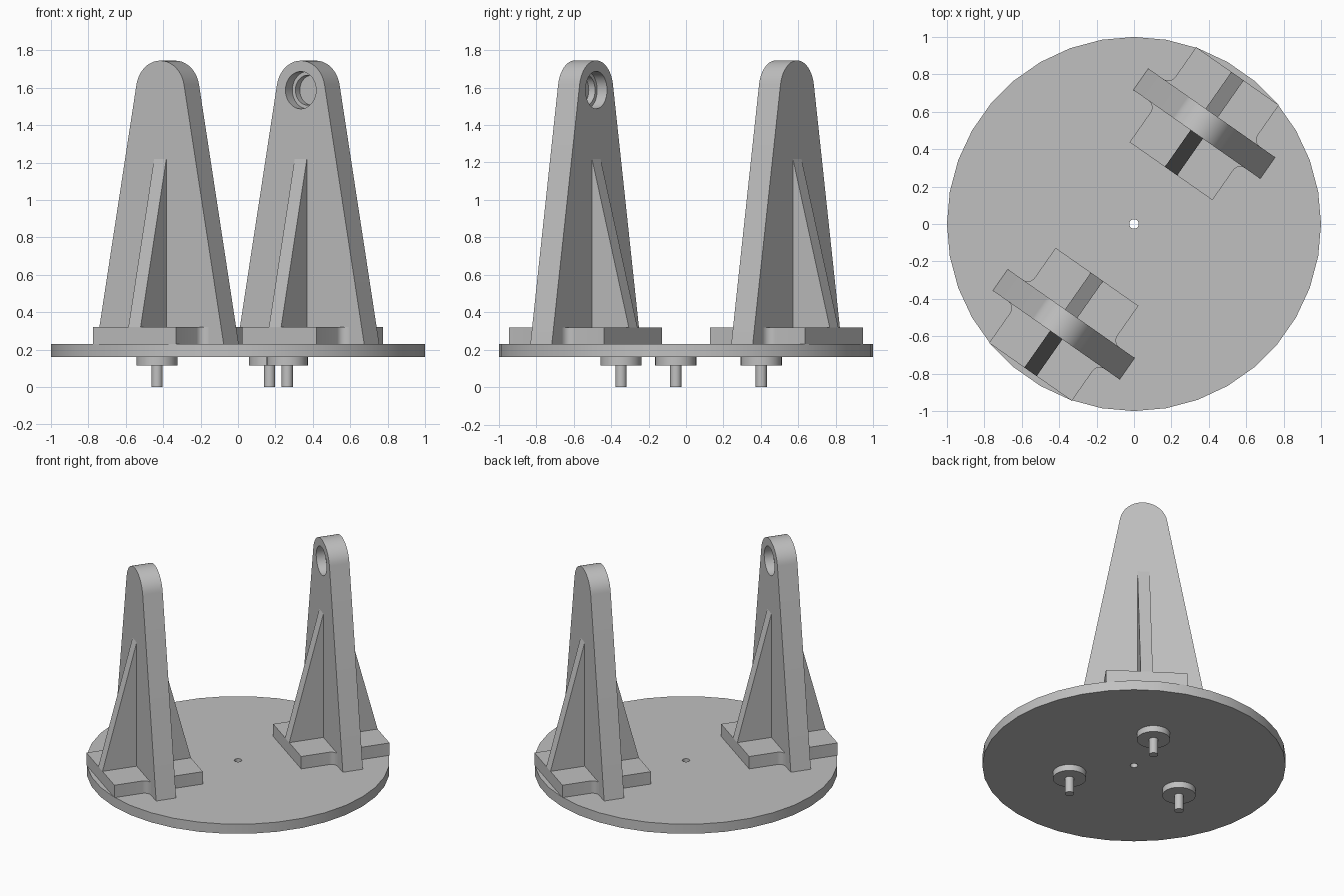
import bpy, bmesh
from math import sin, cos, pi, radians, atan2, acos, hypot
from mathutils import Matrix, Vector

if "Cube" in bpy.data.objects:
    bpy.data.objects.remove(bpy.data.objects["Cube"], do_unlink=True)

grey = bpy.data.materials.new("plain grey")
grey.use_nodes = True
grey.diffuse_color = (0.53, 0.53, 0.53, 1)
grey.node_tree.nodes["Principled BSDF"].inputs["Base Color"].default_value = (0.53, 0.53, 0.53, 1)

DISC_TOP, BLOCK_TOP, RIB_TOP = 0.23, 0.32, 1.22
HALF_THICK = 0.07       # upright plate
HOLE_Z, TOP_R, FOOT = 1.587, 0.158, 0.414


def finish(name, bm, matrix=Matrix()):
    bmesh.ops.remove_doubles(bm, verts=bm.verts, dist=1e-5)
    bmesh.ops.recalc_face_normals(bm, faces=bm.faces)
    mesh = bpy.data.meshes.new(name)
    bm.to_mesh(mesh)
    bm.free()
    mesh.materials.append(grey)
    obj = bpy.data.objects.new(name, mesh)
    obj.matrix_world = matrix
    bpy.context.collection.objects.link(obj)
    return obj


def activate(obj):
    bpy.ops.object.select_all(action='DESELECT')
    obj.select_set(True)
    bpy.context.view_layer.objects.active = obj


def smooth(obj):
    activate(obj)
    bpy.ops.object.shade_smooth_by_angle(angle=radians(30))


def prism(name, points, direction, matrix):
    """Extrude a flat outline along a direction."""
    bm = bmesh.new()
    face = bm.faces.new([bm.verts.new(p) for p in points])
    out = bmesh.ops.extrude_face_region(bm, geom=[face])
    moved = [v for v in out["geom"] if isinstance(v, bmesh.types.BMVert)]
    bmesh.ops.translate(bm, verts=moved, vec=direction)
    return finish(name, bm, matrix)


def lathe(name, profile, steps, matrix=Matrix(), closed=False):
    """Turn a radius/height profile around z."""
    bm = bmesh.new()
    verts = [bm.verts.new((r, 0, z)) for r, z in profile]
    pairs = list(zip(verts, verts[1:])) + ([(verts[-1], verts[0])] if closed else [])
    edges = [bm.edges.new(p) for p in pairs]
    bmesh.ops.spin(bm, geom=verts + edges, cent=(0, 0, 0), axis=(0, 0, 1),
                   angle=2 * pi, steps=steps)
    return finish(name, bm, matrix)


# Round base with a small centre hole
smooth(lathe("base_disc", [(0.025, 0.16), (1, 0.16), (1, DISC_TOP), (0.025, DISC_TOP)],
             36, closed=True))

# Three stepped feet under the base
for i in range(3):
    a = radians(67.2 + 120 * i)
    smooth(lathe(f"foot_{i + 1}",
                 [(0, 0), (0.03, 0), (0.03, 0.115), (0.11, 0.115), (0.11, 0.16), (0, 0.16)],
                 32, Matrix.Translation((0.436 * cos(a), 0.436 * sin(a), 0))))


def stand(label, turn):
    # Local -y faces the middle of the base
    place = Matrix.Rotation(radians(turn), 4, 'Z') @ Matrix.Translation((0, 0.655, 0))

    # Tapered upright with a rounded top tangent to its sides
    drop = HOLE_Z - DISC_TOP
    start = atan2(-drop, FOOT) + acos(TOP_R / hypot(FOOT, drop))
    n = 20
    outline = [(-FOOT, -HALF_THICK, DISC_TOP), (FOOT, -HALF_THICK, DISC_TOP)]
    for i in range(n + 1):
        a = start + (pi - 2 * start) * i / n
        outline.append((TOP_R * cos(a), -HALF_THICK, HOLE_Z + TOP_R * sin(a)))
    upright = prism(f"{label}_upright", outline, (0, 2 * HALF_THICK, 0), place)

    # Stepped blind hole on the inner face
    face_in = Matrix.Translation((0, -HALF_THICK, HOLE_Z)) @ Matrix.Rotation(-pi / 2, 4, 'X')
    cutter = lathe("hole_cutter",
                   [(0, -0.05), (0.1, -0.05), (0.1, 0.064), (0.08, 0.064), (0.08, 0.105), (0, 0.105)],
                   32, place @ face_in)
    cutter.hide_render = True
    cut = upright.modifiers.new("hole", 'BOOLEAN')
    cut.operation, cut.solver, cut.object = 'DIFFERENCE', 'EXACT', cutter
    activate(upright)
    bpy.ops.object.modifier_apply(modifier=cut.name)
    bpy.data.objects.remove(cutter, do_unlink=True)
    smooth(upright)

    # Foot block with rounded inner corners against the upright
    hw, hd, f = 0.27, 0.31, 0.045
    quarter = [(hw, hd)]
    for i in range(7):
        a = pi + pi / 2 * i / 6
        quarter.append((hw + f + f * cos(a), HALF_THICK + f + f * sin(a)))
    right = quarter + [(x, -y) for x, y in reversed(quarter)]
    ring = right + [(-x, y) for x, y in reversed(right)]
    smooth(prism(f"{label}_foot_block", [(x, y, DISC_TOP) for x, y in ring],
                 (0, 0, BLOCK_TOP - DISC_TOP), place))

    # Triangular rib on each face
    for side, s in (("inner", -1), ("outer", 1)):
        tri = [(-0.04, s * HALF_THICK, BLOCK_TOP), (-0.04, s * hd, BLOCK_TOP),
               (-0.04, s * HALF_THICK, RIB_TOP)]
        prism(f"{label}_{side}_rib", tri, (0.08, 0, 0), place)


stand("back_stand", -35)
stand("front_stand", 145)
